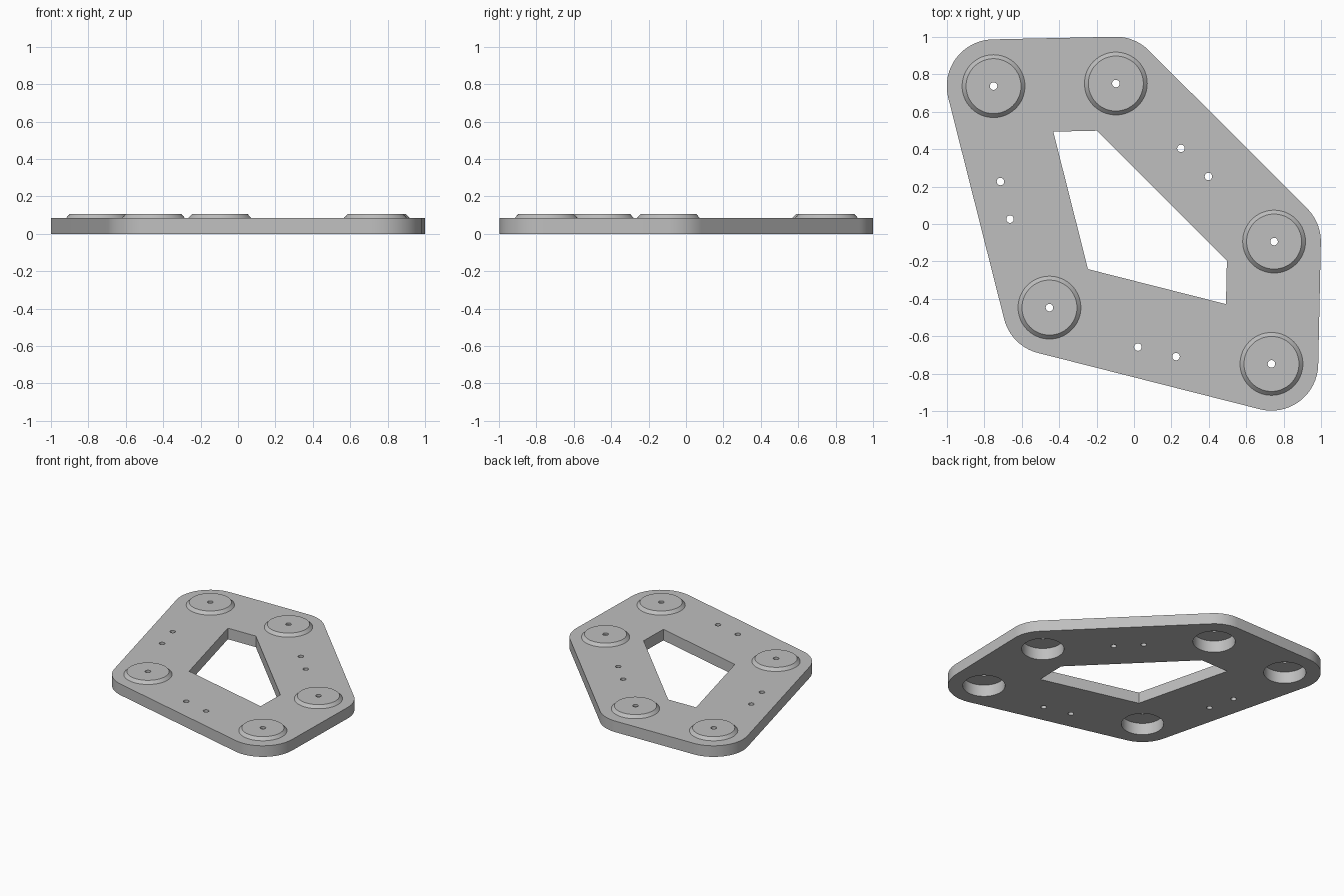
import bpy, bmesh, math
from mathutils import Vector

if "Cube" in bpy.data.objects:
    bpy.data.objects.remove(bpy.data.objects["Cube"])

CENTRES = [Vector(p) for p in [(-.751, .737), (-.097, .751), (.749, -.094), (.735, -.748), (-.452, -.447)]]
BOLTS = [(.251, .404), (.398, .254), (-.714, .227), (-.663, .026), (.021, -.658), (.225, -.709)]
MARGIN, THICK, TOP = .25, .085, .107
POCKET_R, BOSS_R, HOLE_R, CEILING = .147, .168, .02, .09

grey = bpy.data.materials.new("light_grey")
grey.diffuse_color = (.52, .52, .52, 1)
grey.use_nodes = True
grey.node_tree.nodes["Principled BSDF"].inputs["Base Color"].default_value = grey.diffuse_color


def circle(c, r, n):
    return [(c[0] + r * math.cos(2 * math.pi * i / n), c[1] + r * math.sin(2 * math.pi * i / n))
            for i in range(n)]


def finish(obj):
    """Weld, orient, colour and smooth an object."""
    bm = bmesh.new()
    bm.from_mesh(obj.data)
    bmesh.ops.remove_doubles(bm, verts=bm.verts, dist=1e-5)
    bmesh.ops.recalc_face_normals(bm, faces=bm.faces)
    bm.to_mesh(obj.data)
    bm.free()
    obj.data.materials.clear()
    obj.data.materials.append(grey)
    bpy.ops.object.select_all(action='DESELECT')
    obj.select_set(True)
    bpy.context.view_layer.objects.active = obj
    bpy.ops.object.shade_smooth_by_angle(angle=math.radians(30))


# Rounded outer outline and sharp inner window, both offset from the boss centres
outer, window = [], []
for i, c in enumerate(CENTRES):
    d1 = (c - CENTRES[i - 1]).normalized()
    d2 = (CENTRES[(i + 1) % 5] - c).normalized()
    n1, n2 = Vector((-d1.y, d1.x)), Vector((-d2.y, d2.x))
    start, sweep = math.atan2(n1.y, n1.x), math.acos(n1.dot(n2))
    for k in range(17):
        a = start - sweep * k / 16
        outer.append((c.x + MARGIN * math.cos(a), c.y + MARGIN * math.sin(a)))
    window.append(tuple(c - MARGIN * (n1 + n2) / (1 + n1.dot(n2))))

# Plate with window, pockets and bolt holes
curve = bpy.data.curves.new("plate", 'CURVE')
curve.dimensions, curve.fill_mode, curve.extrude = '2D', 'BOTH', THICK / 2
loops = [outer, window] + [circle(c, POCKET_R, 64) for c in CENTRES] + [circle(b, HOLE_R, 24) for b in BOLTS]
for loop in loops:
    s = curve.splines.new('POLY')
    s.points.add(len(loop) - 1)
    for p, (x, y) in zip(s.points, loop):
        p.co = (x, y, 0, 1)
    s.use_cyclic_u = True
plate = bpy.data.objects.new("plate", curve)
bpy.context.collection.objects.link(plate)
plate.select_set(True)
bpy.context.view_layer.objects.active = plate
bpy.ops.object.convert(target='MESH')
plate = bpy.context.view_layer.objects.active
for v in plate.data.vertices:
    v.co.z += THICK / 2
finish(plate)

# Chamfered hollow bosses, one turned profile over each pocket
PROFILE = [(BOSS_R, THICK), (POCKET_R, TOP), (HOLE_R, TOP), (HOLE_R, CEILING), (POCKET_R, CEILING), (POCKET_R, THICK)]
for i, c in enumerate(CENTRES):
    bm = bmesh.new()
    rings = [[bm.verts.new((x, y, z)) for x, y in circle((0, 0), r, 64)] for r, z in PROFILE]
    for a, b in zip(rings, rings[1:]):
        for k in range(64):
            j = (k + 1) % 64
            bm.faces.new((a[k], a[j], b[j], b[k]))
    mesh = bpy.data.meshes.new("boss")
    bm.to_mesh(mesh)
    bm.free()
    boss = bpy.data.objects.new(f"boss_{i + 1}", mesh)
    boss.location = (c.x, c.y, 0)
    bpy.context.collection.objects.link(boss)
    finish(boss)
